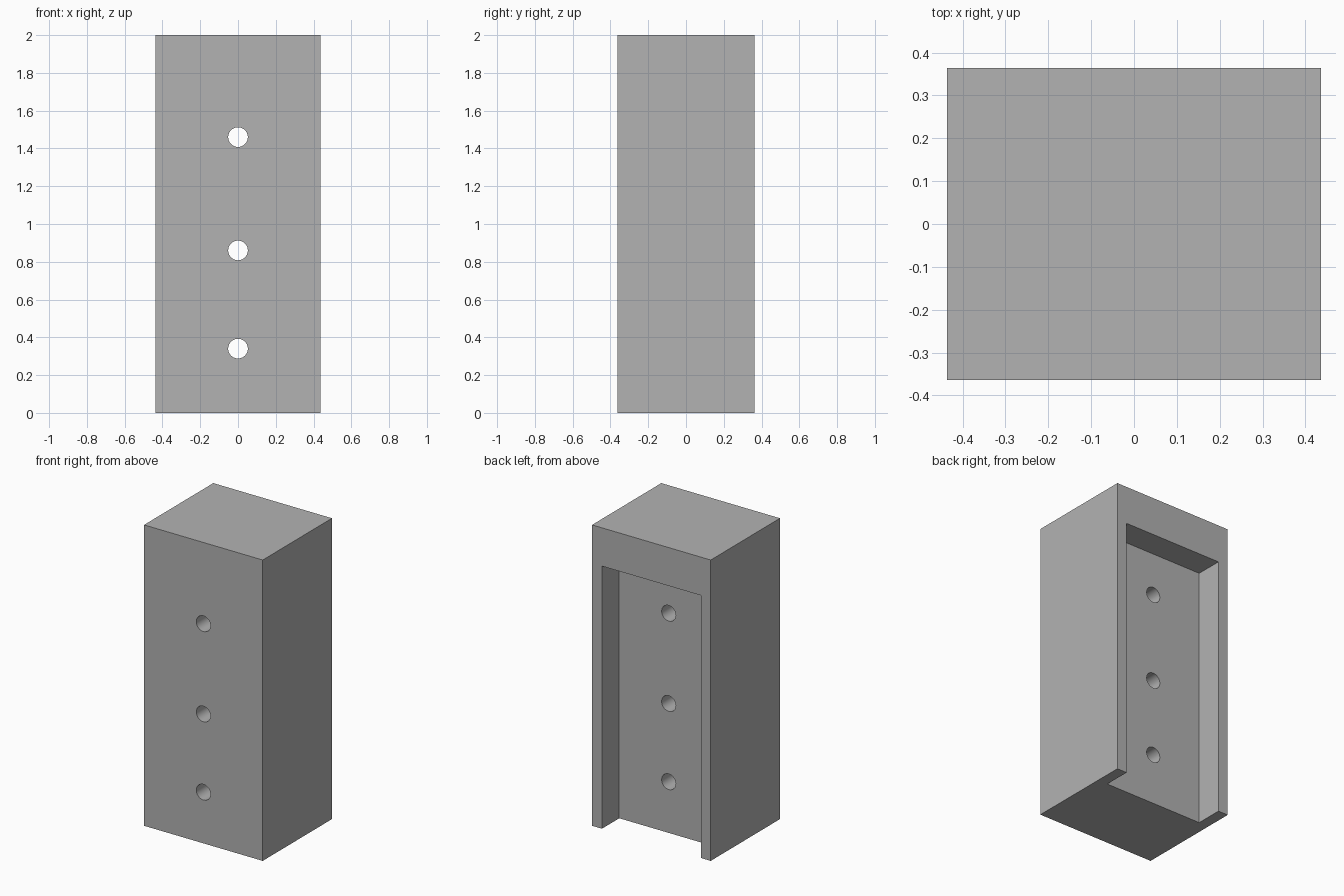
import bpy
import math

cube = bpy.data.objects.get("Cube")
if cube:
    bpy.data.objects.remove(cube, do_unlink=True)

MM = 2 / 55  # the block is 55 units tall
WIDTH, DEPTH, HEIGHT = 24 * MM, 20 * MM, 55 * MM
WALL, POCKET, CAP = 2 * MM, 5 * MM, 7 * MM
HOLE_RADIUS = 0.052
HOLE_HEIGHTS = (0.34, 0.86, 1.46)

grey = bpy.data.materials.new("plain grey")
grey.use_nodes = True
colour = (0.448, 0.448, 0.448, 1)
grey.diffuse_color = colour
grey.node_tree.nodes["Principled BSDF"].inputs["Base Color"].default_value = colour


def box(name, low, high):
    centre = [(a + b) / 2 for a, b in zip(low, high)]
    bpy.ops.mesh.primitive_cube_add(size=1, location=centre)
    obj = bpy.context.object
    obj.name = name
    obj.scale = [b - a for a, b in zip(low, high)]
    bpy.ops.object.transform_apply(location=True, rotation=True, scale=True)
    obj.data.materials.append(grey)
    return obj


def cut(target, cutter):
    cutter.hide_render = True
    mod = target.modifiers.new("cut", 'BOOLEAN')
    mod.operation = 'DIFFERENCE'
    mod.solver = 'EXACT'
    mod.object = cutter
    bpy.context.view_layer.objects.active = target
    bpy.ops.object.modifier_apply(modifier=mod.name)
    bpy.data.objects.remove(cutter, do_unlink=True)


# Solid block
block = box("block", (-WIDTH / 2, -DEPTH / 2, 0), (WIDTH / 2, DEPTH / 2, HEIGHT))

# Shallow pocket in the back, open at the bottom
inner = WIDTH / 2 - WALL
cut(block, box("pocket_cutter", (-inner, DEPTH / 2 - POCKET, -0.2),
               (inner, DEPTH / 2 + 0.2, HEIGHT - CAP)))

# Row of through holes from front to back
for z in HOLE_HEIGHTS:
    bpy.ops.mesh.primitive_cylinder_add(vertices=48, radius=HOLE_RADIUS, depth=2,
                                        location=(0, 0, z),
                                        rotation=(math.pi / 2, 0, 0))
    drill = bpy.context.object
    drill.name = "hole_cutter"
    drill.data.materials.append(grey)
    cut(block, drill)

bpy.ops.object.select_all(action='DESELECT')
block.select_set(True)
bpy.context.view_layer.objects.active = block
bpy.ops.object.shade_smooth_by_angle(angle=math.radians(30))
